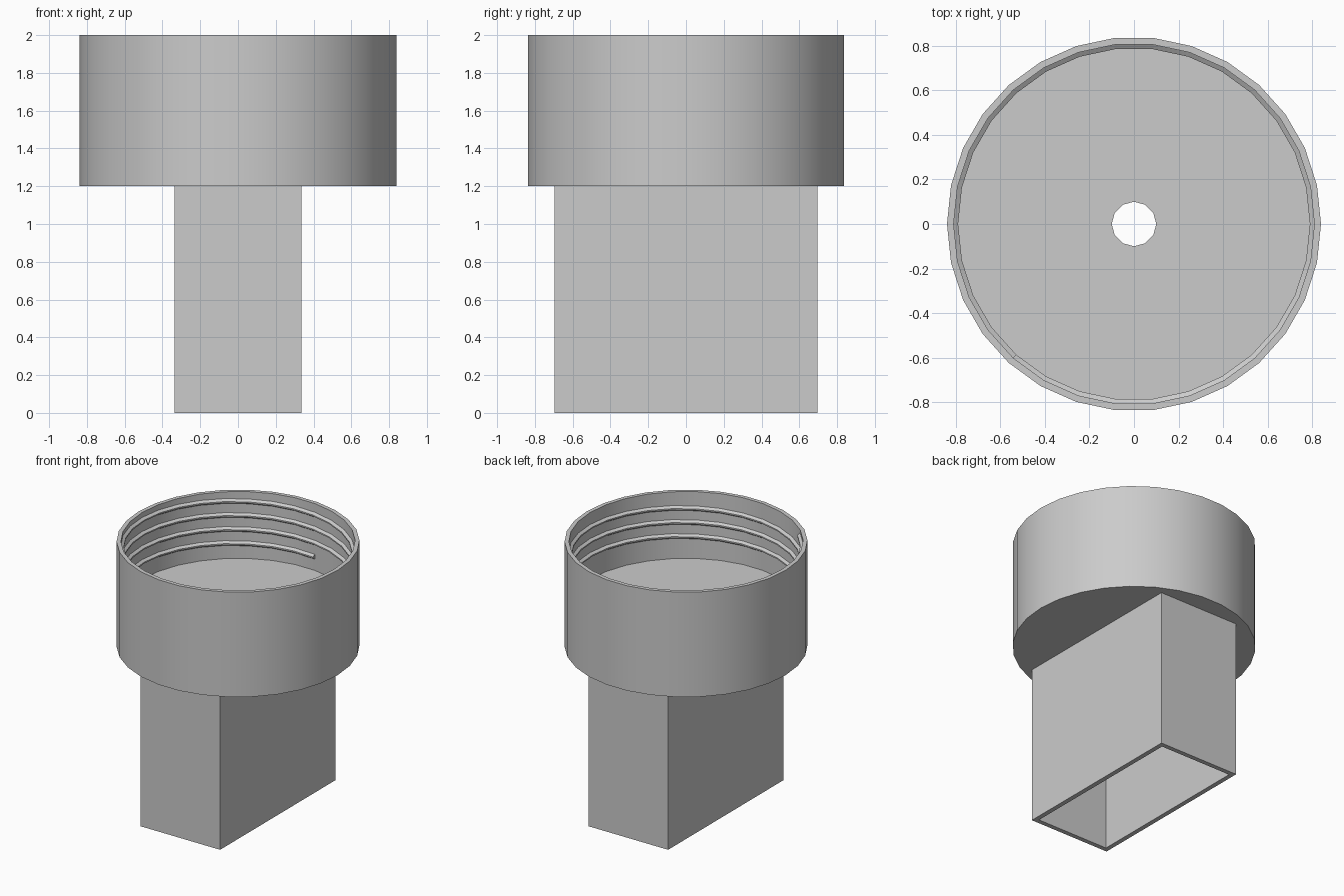
import bpy, bmesh
from math import cos, sin, pi, tau

if "Cube" in bpy.data.objects:
    bpy.data.objects.remove(bpy.data.objects["Cube"], do_unlink=True)

grey = bpy.data.materials.new("plain grey")
grey.use_nodes = True
grey.diffuse_color = (0.6, 0.6, 0.6, 1)
grey.node_tree.nodes["Principled BSDF"].inputs["Base Color"].default_value = (0.6, 0.6, 0.6, 1)

SIDES = 30
RIM, FLOOR, BASE = 2.0, 1.49, 1.2
OUTER, INNER = 0.84, 0.81


def finish(name, bm):
    bmesh.ops.recalc_face_normals(bm, faces=bm.faces)
    mesh = bpy.data.meshes.new(name)
    bm.to_mesh(mesh)
    bm.free()
    mesh.materials.append(grey)
    ob = bpy.data.objects.new(name, mesh)
    bpy.context.collection.objects.link(ob)
    return ob


def select(ob):
    bpy.ops.object.select_all(action='DESELECT')
    ob.select_set(True)
    bpy.context.view_layer.objects.active = ob


def prism(name, outline, z0, z1):
    """Closed upright solid from a 2D outline."""
    bm = bmesh.new()
    low = [bm.verts.new((x, y, z0)) for x, y in outline]
    high = [bm.verts.new((x, y, z1)) for x, y in outline]
    bm.faces.new(low)
    bm.faces.new(high)
    for i in range(len(low)):
        j = (i + 1) % len(low)
        bm.faces.new((low[i], low[j], high[j], high[i]))
    return finish(name, bm)


def circle(radius, sides):
    return [(radius * cos(tau * i / sides), radius * sin(tau * i / sides)) for i in range(sides)]


def rectangle(x, y):
    return [(-x, -y), (x, -y), (x, y), (-x, y)]


def cut(ob, cutter):
    cutter.hide_render = True
    mod = ob.modifiers.new("cut", 'BOOLEAN')
    mod.operation = 'DIFFERENCE'
    mod.solver = 'EXACT'
    mod.object = cutter
    select(ob)
    bpy.ops.object.modifier_apply(modifier=mod.name)
    bpy.data.objects.remove(cutter, do_unlink=True)


# Round cup with a thick floor and a small centre hole
cup = prism("threaded_cup", circle(OUTER, SIDES), BASE, RIM)
cut(cup, prism("cup_cutter", circle(INNER, SIDES), FLOOR, RIM + 0.2))
cut(cup, prism("hole_cutter", circle(0.1, 12), BASE - 0.2, FLOOR + 0.2))
select(cup)
bpy.ops.object.shade_smooth_by_angle(angle=pi / 6)

# Rectangular tube, open at the bottom
tube = prism("rectangular_tube", rectangle(0.337, 0.697), 0, BASE)
cut(tube, prism("tube_cutter", rectangle(0.302, 0.662), -0.2, BASE + 0.2))

# Inner screw thread: a tapered section swept up a helix
START, PITCH, TURNS = 1.594, 0.107, 3.4
section = [(0.815, -0.022), (0.79, -0.005), (0.79, 0.005), (0.815, 0.022)]
bm = bmesh.new()
rings = []
for i in range(int(TURNS * SIDES) + 1):
    a = pi / 2 + tau * (i - 0.5) / SIDES
    z = START + PITCH * i / SIDES
    rings.append([bm.verts.new((r * cos(a), r * sin(a), z + h)) for r, h in section])
for lower, upper in zip(rings, rings[1:]):
    for k in range(4):
        m = (k + 1) % 4
        bm.faces.new((lower[k], lower[m], upper[m], upper[k]))
bm.faces.new(rings[0])
bm.faces.new(rings[-1])
thread = finish("screw_thread", bm)
select(thread)
bpy.ops.object.shade_smooth_by_angle(angle=pi / 6)
